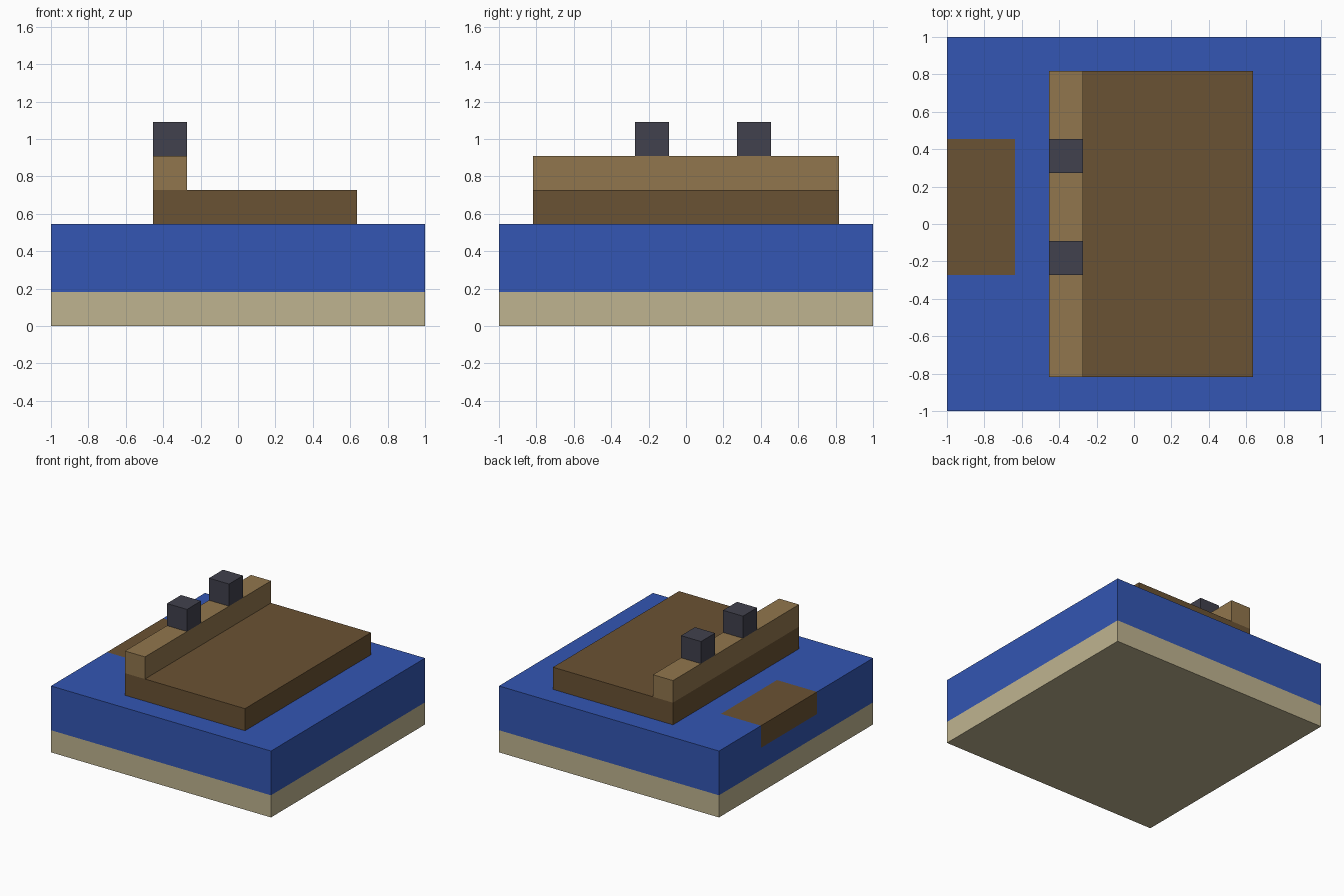
import bpy
import bmesh
from mathutils import Vector

default_cube = bpy.data.objects.get("Cube")
if default_cube:
    bpy.data.objects.remove(default_cube, do_unlink=True)

UNIT = 2 / 11  # one block of the grid


def make_material(name, rgb):
    """Material from display (sRGB) values 0-255, stored as linear."""
    channels = [c / 255 for c in rgb]
    linear = [c / 12.92 if c <= 0.04045 else ((c + 0.055) / 1.055) ** 2.4 for c in channels]
    mat = bpy.data.materials.new(name)
    mat.use_nodes = True
    mat.diffuse_color = (*linear, 1)
    bsdf = mat.node_tree.nodes["Principled BSDF"]
    bsdf.inputs["Base Color"].default_value = (*linear, 1)
    bsdf.inputs["Roughness"].default_value = 0.9
    return mat


sand = make_material("sand", (191, 180, 144))
water = make_material("water blue", (51, 86, 179))
dark_wood = make_material("dark wood", (106, 82, 51))
light_wood = make_material("light wood", (145, 118, 77))
charcoal = make_material("charcoal", (65, 65, 77))


def place(x, y, z):
    """Block coordinates to model space."""
    return Vector((x * UNIT - 1, y * UNIT - 1, z * UNIT))


def box(name, low, high, materials, cuts=(), rule=None):
    """Box between two block corners, cut along (axis, block) planes and coloured by rule."""
    a, b = place(*low), place(*high)
    bm = bmesh.new()
    bmesh.ops.create_cube(bm, size=1)
    for v in bm.verts:
        v.co = (a + b) / 2 + v.co * (b - a)
    for axis, block in cuts:
        normal = Vector([float(i == axis) for i in range(3)])
        bmesh.ops.bisect_plane(bm, geom=bm.verts[:] + bm.edges[:] + bm.faces[:],
                               plane_co=place(block, block, block), plane_no=normal)
    if rule:
        for face in bm.faces:
            c = face.calc_center_median()
            face.material_index = rule((c.x + 1) / UNIT, (c.y + 1) / UNIT, c.z / UNIT)
    mesh = bpy.data.meshes.new(name)
    bm.to_mesh(mesh)
    bm.free()
    for mat in materials:
        mesh.materials.append(mat)
    obj = bpy.data.objects.new(name, mesh)
    bpy.context.collection.objects.link(obj)
    return obj


# Square base: sand bed, water above, sunken dock flush with the right edge
def base_colour(x, y, z):
    if z < 1:
        return 0
    return 2 if x < 2 and 4 < y < 8 and z > 2 else 1


box("sea_base", (0, 0, 0), (11, 11, 3), (sand, water, dark_wood),
    cuts=((2, 1), (2, 2), (0, 2), (1, 4), (1, 8)), rule=base_colour)

# Raised deck with a beam along its right side
box("deck", (3, 1, 3), (9, 10, 4), (dark_wood,))
box("beam", (3, 1, 4), (4, 10, 5), (light_wood,))

# Two blocks standing on the beam
for label, y in (("front", 4), ("back", 7)):
    box(label + "_block", (3, y, 5), (4, y + 1, 6), (charcoal,))
